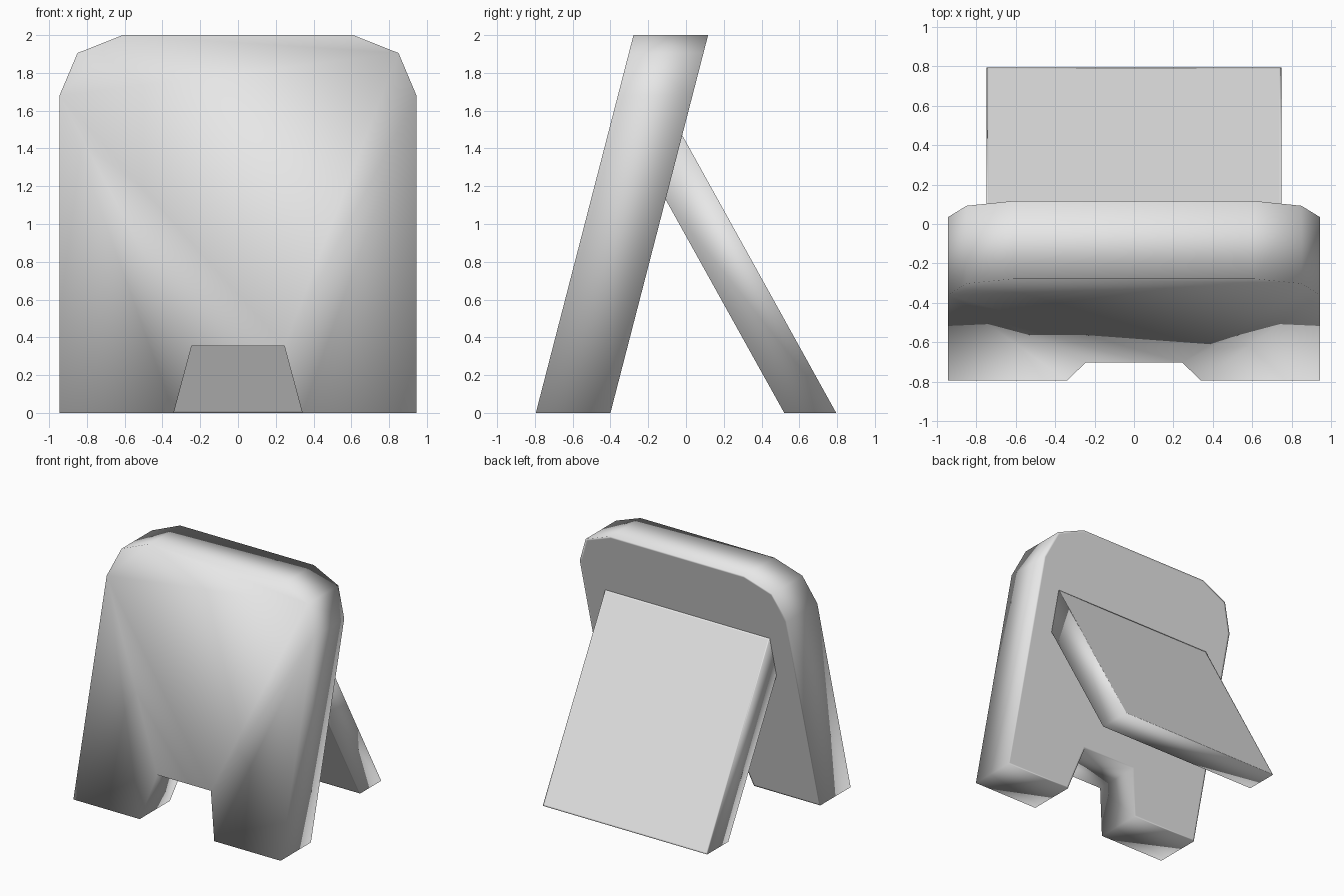
import bpy
import bmesh

cube = bpy.data.objects.get("Cube")
if cube:
    bpy.data.objects.remove(cube, do_unlink=True)

# Single plain grey finish
grey = bpy.data.materials.new("plain_grey")
grey.use_nodes = True
grey.diffuse_color = (0.8, 0.8, 0.8, 1)
grey.node_tree.nodes["Principled BSDF"].inputs["Base Color"].default_value = (0.8, 0.8, 0.8, 1)


def prism(name, near, far, rim_faces, split=()):
    """Join two matching outlines; add narrow rims and split the near face."""
    bm = bmesh.new()
    a = [bm.verts.new(p) for p in near]
    b = [bm.verts.new(p) for p in far]
    n = len(a)
    near_face = bm.faces.new(a)
    far_face = bm.faces.new(b[::-1])
    for i in range(n):
        j = (i + 1) % n
        bm.faces.new((a[j], a[i], b[i], b[j]))
    bmesh.ops.recalc_face_normals(bm, faces=bm.faces)
    caps = {"near": near_face, "far": far_face}
    for key in rim_faces:
        bmesh.ops.inset_region(bm, faces=[caps[key]], thickness=0.018, depth=0)
    for i, j in split:
        bmesh.ops.connect_verts(bm, verts=[a[i], a[j]])
    for f in bm.faces:
        f.smooth = True
    mesh = bpy.data.meshes.new(name)
    bm.to_mesh(mesh)
    bm.free()
    mesh.materials.append(grey)
    obj = bpy.data.objects.new(name, mesh)
    bpy.context.collection.objects.link(obj)
    return obj


# Leaning slab with clipped top corners and a notch between two feet
half = [(0.245, 0.355), (0.34, 0), (0.945, 0), (0.945, 1.68), (0.85, 1.905), (0.61, 2)]
outline = half + [(-x, z) for x, z in reversed(half)]
lean = 0.2585
front = [(x, -0.795 + lean * z, z) for x, z in outline]
back = [(x, -0.4 + lean * z, z) for x, z in outline]
prism("front_slab", front, back, ["far"], [(1, 3), (0, 3), (10, 8), (11, 8)])

# Rear prop panel, its upper end flush with the back of the slab
side = [(0.52, 0), (0.795, 0), (-0.02, 1.47), (-0.108, 1.13)]
w = 0.75
inner = [(-w, *side[0]), (w, *side[0]), (w, *side[3]), (-w, *side[3])]
outer = [(-w, *side[1]), (w, *side[1]), (w, *side[2]), (-w, *side[2])]
prism("rear_prop", inner, outer, ["near", "far"])
